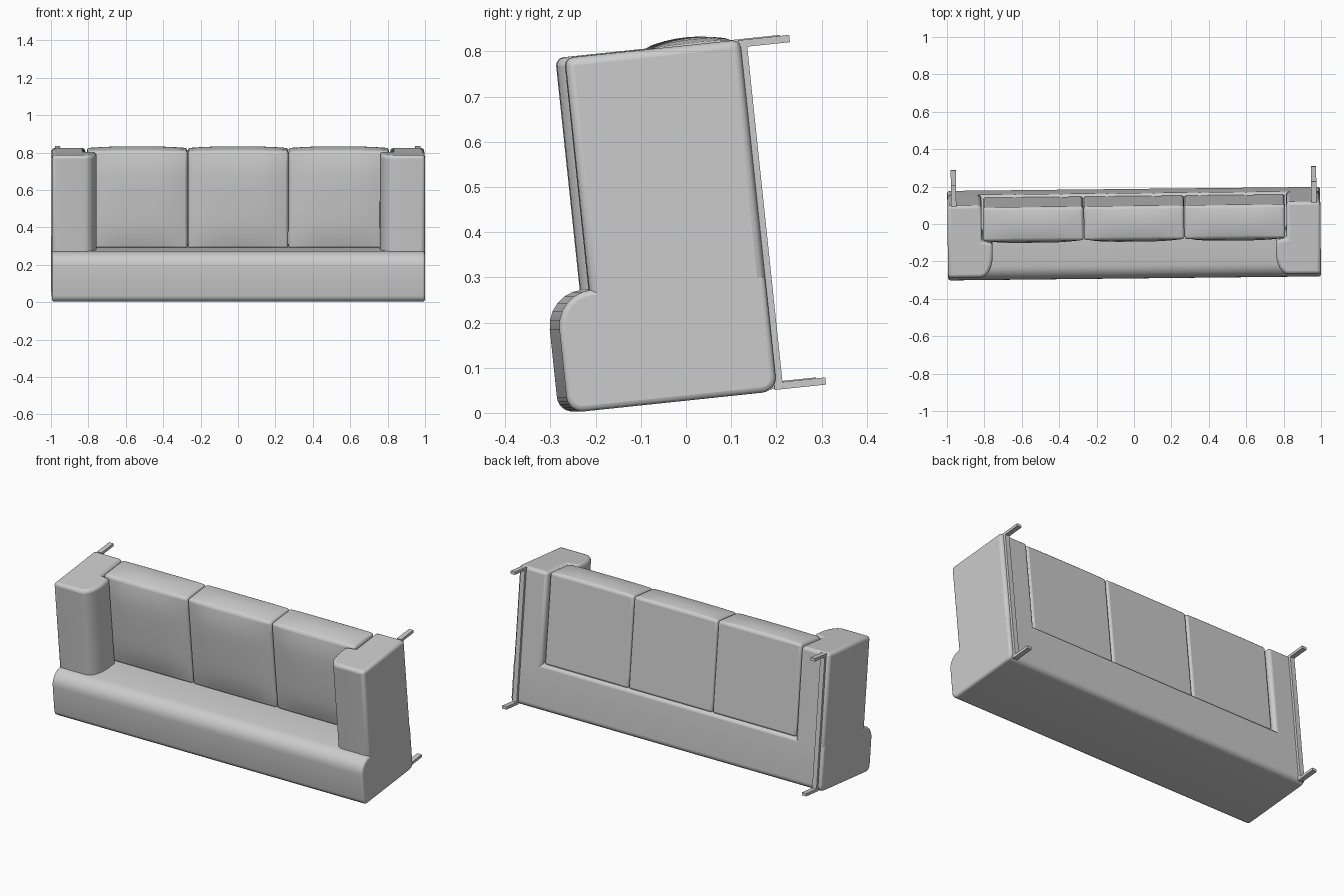
import bpy, bmesh, math
from mathutils import Matrix

if "Cube" in bpy.data.objects:
    bpy.data.objects.remove(bpy.data.objects["Cube"])

grey = bpy.data.materials.new("upholstery grey")
grey.use_nodes = True
colour = (0.6, 0.6, 0.6, 1)
grey.diffuse_color = colour
grey.node_tree.nodes["Principled BSDF"].inputs["Base Color"].default_value = colour

# The sofa stands on its back end, leaning forward and turned a little
POSE = Matrix.Rotation(math.radians(0.62), 4, "Z") @ Matrix.Rotation(math.radians(6), 4, "X")


def finish(name, bm, bevel=0.0, segments=3, angle=40):
    bmesh.ops.recalc_face_normals(bm, faces=bm.faces)
    mesh = bpy.data.meshes.new(name)
    bm.to_mesh(mesh)
    bm.free()
    mesh.materials.append(grey)
    obj = bpy.data.objects.new(name, mesh)
    bpy.context.collection.objects.link(obj)
    obj.matrix_world = POSE
    if bevel:
        mod = obj.modifiers.new("soft edges", "BEVEL")
        mod.width, mod.segments = bevel, segments
        mod.limit_method, mod.angle_limit = "ANGLE", math.radians(angle)
    bpy.ops.object.select_all(action="DESELECT")
    obj.select_set(True)
    bpy.context.view_layer.objects.active = obj
    bpy.ops.object.shade_smooth_by_angle(angle=math.radians(35))
    return obj


def extrude(points, offset):
    bm = bmesh.new()
    face = bm.faces.new([bm.verts.new(p) for p in points])
    moved = bmesh.ops.extrude_face_region(bm, geom=[face])["geom"]
    bmesh.ops.translate(bm, vec=offset, verts=[v for v in moved if isinstance(v, bmesh.types.BMVert)])
    return bm


def box(x0, x1, y0, y1, z0, z1):
    return extrude([(x0, y0, z0), (x1, y0, z0), (x1, y1, z0), (x0, y1, z0)], (0, 0, z1 - z0))


def arc(cx, cy, rx, ry, start, end, steps=6):
    angles = [math.radians(start + (end - start) * i / steps) for i in range(steps + 1)]
    return [(cx + rx * math.cos(a), cy + ry * math.sin(a)) for a in angles]


# Backrest: rounded profile swept across the full width
profile = arc(-0.19, 0.214, 0.08, 0.08, 90, 180)
profile += arc(-0.235, 0.063, 0.035, 0.035, 180, 270)
profile += arc(0.162, 0.061, 0.033, 0.033, 270, 360)
profile += [(0.195, 0.285), (0.17, 0.294)]
finish("backrest", extrude([(-0.997, y, z) for y, z in profile], (1.994, 0, 0)), 0.012, 3, 60)

# Arms: thick rounded front, thinner behind where the cushions tuck in
for side, label in ((1, "left"), (-1, "right")):
    outline = [(0.997, -0.195), (0.997, 0.195), (0.815, 0.195), (0.815, 0.0), (0.757, -0.01)]
    outline += arc(0.822, -0.075, 0.065, 0.12, 180, 270)
    finish(label + "_arm", extrude([(side * x, y, 0.2) for x, y in outline], (0, 0, 0.61)), 0.018, 3, 42)

# Three puffed seat cushions
for i, label in enumerate(("right", "middle", "left")):
    x0 = -0.808 + i * 0.5387
    bm = box(x0 + 0.001, x0 + 0.5377, 0.0, 0.182, 0.288, 0.812)
    bmesh.ops.subdivide_edges(bm, edges=bm.edges, cuts=7, use_grid_fill=True)
    for v in bm.verts:
        a = 2 * (v.co.x - x0) / 0.5387 - 1
        b = (v.co.z - 0.55) / 0.262
        c = (v.co.y - 0.091) / 0.091
        if c < -0.99:
            v.co.y -= 0.024 * (1 - a ** 4) * (1 - b ** 4)
        if b > 0.99:
            v.co.z += 0.014 * (1 - a ** 4) * (1 - c ** 2)
    finish(label + "_cushion", bm, 0.014, 3, 50)

# Runner legs: a bar down each side of the base with a foot at both ends
for side, label in ((1, "left"), (-1, "right")):
    x0, x1 = side * 0.963 - 0.014, side * 0.963 + 0.014
    points = [(0.19, 0.031), (0.304, 0.031), (0.304, 0.047), (0.209, 0.047),
              (0.209, 0.793), (0.304, 0.793), (0.304, 0.809), (0.19, 0.809)]
    finish(label + "_runner_leg", extrude([(x0, y, z) for y, z in points], (x1 - x0, 0, 0)))
